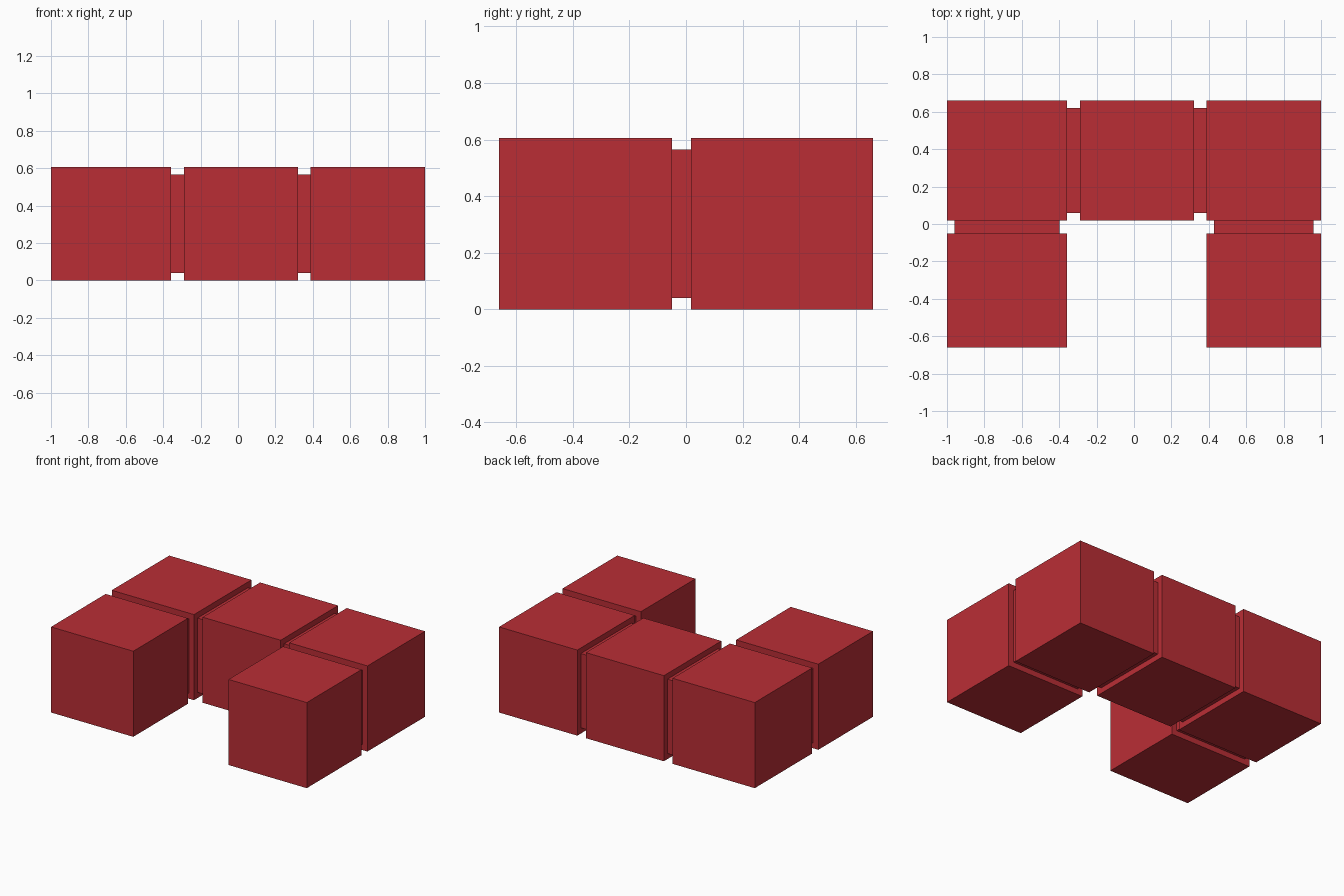
import bpy
import bmesh
from mathutils import Vector

if "Cube" in bpy.data.objects:
    bpy.data.objects.remove(bpy.data.objects["Cube"])

red = bpy.data.materials.new("red")
red.diffuse_color = (0.49, 0.027, 0.036, 1.0)
red.use_nodes = True
red.node_tree.nodes["Principled BSDF"].inputs["Base Color"].default_value = red.diffuse_color


def box(name, x, y, z):
    """Axis-aligned box from (min, max) ranges."""
    bm = bmesh.new()
    bmesh.ops.create_cube(bm, size=1.0)
    size = Vector((x[1] - x[0], y[1] - y[0], z[1] - z[0]))
    centre = Vector((x[0] + x[1], y[0] + y[1], z[0] + z[1])) / 2
    bmesh.ops.scale(bm, vec=size, verts=bm.verts)
    bmesh.ops.translate(bm, vec=centre, verts=bm.verts)
    mesh = bpy.data.meshes.new(name)
    bm.to_mesh(mesh)
    bm.free()
    mesh.materials.append(red)
    obj = bpy.data.objects.new(name, mesh)
    bpy.context.collection.objects.link(obj)


# Column and row ranges of the blocks
left, middle, right = (-1.0, -0.357), (-0.289, 0.321), (0.388, 1.0)
front, back = (-0.66, -0.05), (0.018, 0.66)
height = (0.0, 0.605)
inset = 0.04

# Five blocks in a U shape
for name, x, y in (("back_left", left, back), ("back_middle", middle, back),
                   ("back_right", right, back), ("front_left", left, front),
                   ("front_right", right, front)):
    box(name + "_block", x, y, height)


def shrink(r):
    return (r[0] + inset, r[1] - inset)


# Recessed connectors filling the gaps between blocks
for name, a, b in (("left", left, middle), ("right", middle, right)):
    box("row_connector_" + name, (a[1], b[0]), shrink(back), shrink(height))
for name, x in (("left", left), ("right", right)):
    box("arm_connector_" + name, shrink(x), (front[1], back[0]), shrink(height))
